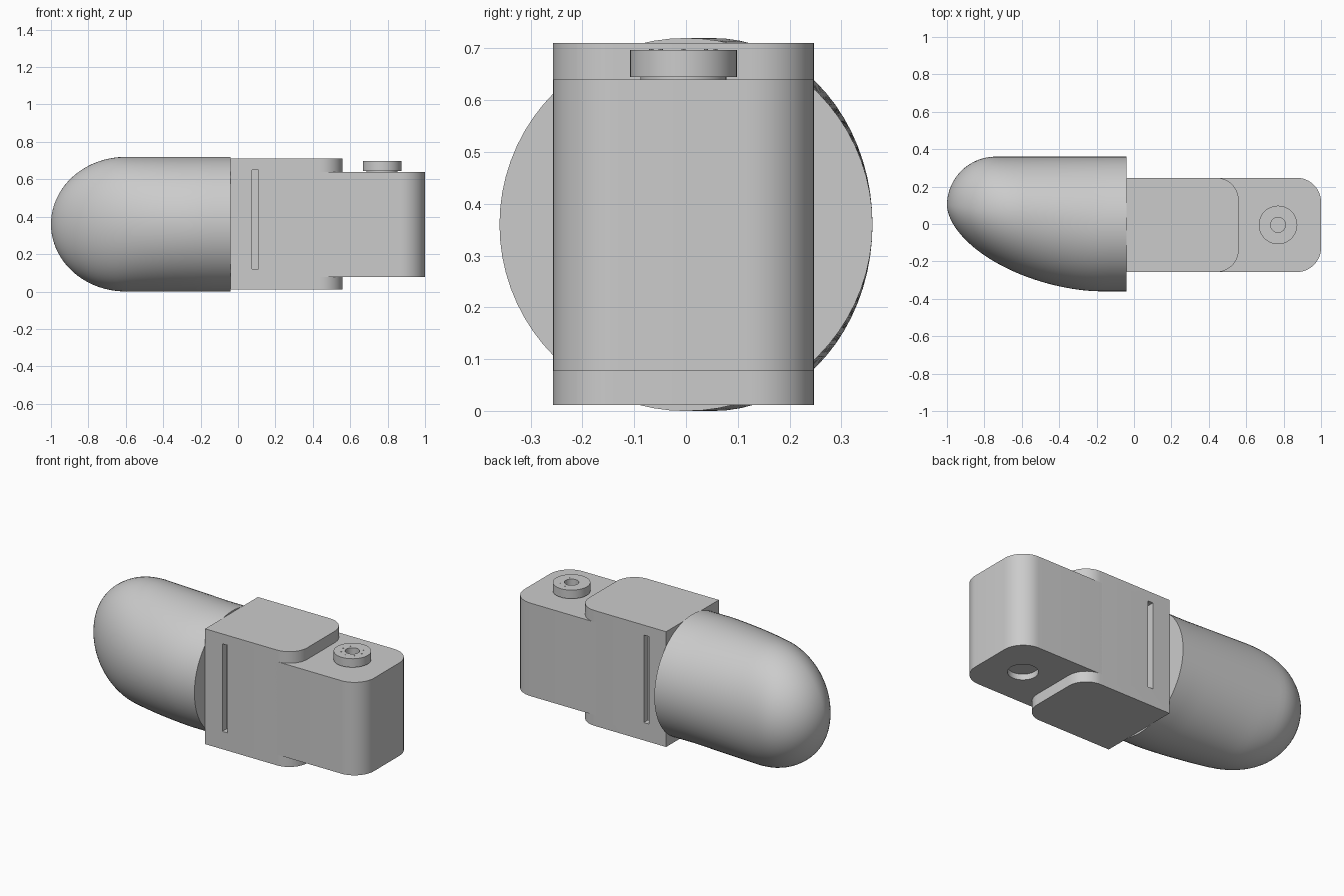
import bpy, bmesh, math
from mathutils import Matrix

cube = bpy.data.objects.get("Cube")
if cube:
    bpy.data.objects.remove(cube, do_unlink=True)

grey = bpy.data.materials.new("light grey")
grey.use_nodes = True
colour = (0.6, 0.6, 0.6, 1)
grey.diffuse_color = colour
grey.node_tree.nodes["Principled BSDF"].inputs["Base Color"].default_value = colour

MID_Z = 0.36
MID_Y = -0.005
HALF_W = 0.252


def finish(bm, name):
    bmesh.ops.recalc_face_normals(bm, faces=bm.faces)
    mesh = bpy.data.meshes.new(name)
    bm.to_mesh(mesh)
    bm.free()
    mesh.materials.append(grey)
    obj = bpy.data.objects.new(name, mesh)
    bpy.context.collection.objects.link(obj)
    return obj


def select(obj):
    bpy.ops.object.select_all(action='DESELECT')
    obj.select_set(True)
    bpy.context.view_layer.objects.active = obj


def smooth(obj):
    select(obj)
    bpy.ops.object.shade_smooth_by_angle(angle=math.radians(35))


def cut(obj, cutter):
    cutter.hide_render = True
    mod = obj.modifiers.new("cut", 'BOOLEAN')
    mod.operation = 'DIFFERENCE'
    mod.solver = 'EXACT'
    mod.object = cutter
    select(obj)
    bpy.ops.object.modifier_apply(modifier=mod.name)
    bpy.data.objects.remove(cutter, do_unlink=True)


def box(name, x0, x1, y0, y1, z0, z1, radius=0):
    """Box whose upright edges at the +x end can be rounded."""
    bm = bmesh.new()
    bmesh.ops.create_cube(bm, size=1)
    for v in bm.verts:
        v.co.x = x1 if v.co.x > 0 else x0
        v.co.y = y1 if v.co.y > 0 else y0
        v.co.z = z1 if v.co.z > 0 else z0
    if radius:
        ends = [e for e in bm.edges if all(v.co.x == e.verts[0].co.x and v.co.x > (x0 + x1) / 2
                for v in e.verts) and abs(e.verts[0].co.y - e.verts[1].co.y) < 1e-5]
        bmesh.ops.bevel(bm, geom=ends, offset=radius, offset_type='OFFSET',
                        segments=12, profile=0.5, affect='EDGES')
    return finish(bm, name)


def lathe(name, profile, x, y, steps=48):
    """Spin (radius, z) points about an upright axis."""
    bm = bmesh.new()
    verts = [bm.verts.new((r, 0, z)) for r, z in profile]
    edges = [bm.edges.new(pair) for pair in zip(verts, verts[1:])]
    bmesh.ops.spin(bm, geom=verts + edges, axis=(0, 0, 1), cent=(0, 0, 0),
                   angle=2 * math.pi, steps=steps)
    bmesh.ops.remove_doubles(bm, verts=bm.verts, dist=1e-5)
    bmesh.ops.translate(bm, verts=bm.verts, vec=(x, y, 0))
    return finish(bm, name)


def swell(x, length, power):
    """Rounded growth from 0 at the tip to 1 after the given length."""
    u = max(0, 1 - (x + 1) / length)
    return (1 - u ** power) ** (1 / power)


# Lofted fingertip: round on the back, long slanted pad on the front
bm = bmesh.new()
sides, rows = 72, 32
rings = []
for i in range(1, rows + 1):
    x = -1 + 0.96 * (1 - math.cos(i / rows * math.pi / 2))
    back = 0.1 + 0.26 * swell(x, 0.26, 2)
    front = 0.1 - 0.46 * swell(x, 0.82, 1.75)
    height = MID_Z * swell(x, 0.4, 2)
    centre = 0.1 * max(0, 1 - (x + 1) / 0.82)
    ring = []
    for k in range(sides):
        a = 2 * math.pi * k / sides
        reach = back - centre if math.sin(a) > 0 else centre - front
        ring.append(bm.verts.new((x, centre + reach * math.sin(a),
                                  MID_Z + height * math.cos(a))))
    rings.append(ring)
apex = bm.verts.new((-1, 0.1, MID_Z))
for k in range(sides):
    n = (k + 1) % sides
    bm.faces.new((apex, rings[0][k], rings[0][n]))
    for a, b in zip(rings, rings[1:]):
        bm.faces.new((a[k], b[k], b[n], a[n]))
bm.faces.new(rings[-1])
smooth(finish(bm, "fingertip"))

# Knuckle housing with overhanging plates above and below
y0, y1 = MID_Y - HALF_W, MID_Y + HALF_W
housing = box("knuckle_housing", -0.04, 0.56, y0, y1, 0.012, 0.71, 0.12)

# Upright slot in each side of the housing
for side in (-1, 1):
    face = MID_Y + side * HALF_W
    cut(housing, box("slot_cutter", 0.075, 0.11, face - 0.04, face + 0.04, 0.12, 0.65))
smooth(housing)

# Hinge block with a round recess underneath
HINGE_X = 0.77
block = box("hinge_block", 0.43, 1, y0, y1, 0.077, 0.64, 0.13)
cut(block, lathe("recess_cutter", [(0, 0), (0.083, 0), (0.083, 0.112), (0, 0.112)],
                 HINGE_X, MID_Y))
smooth(block)

# Hinge knob with a centre hole
smooth(lathe("hinge_knob", [(0, 0.645), (0.04, 0.645), (0.04, 0.697), (0.103, 0.697),
                            (0.103, 0.645), (0.083, 0.645), (0.083, 0.63), (0, 0.63)],
             HINGE_X, MID_Y))

# Tiny pips around the knob face
bm = bmesh.new()
for k in range(8):
    a = 2 * math.pi * k / 8
    spot = Matrix.Translation((HINGE_X + 0.062 * math.cos(a),
                               MID_Y + 0.062 * math.sin(a), 0.697))
    bmesh.ops.create_cone(bm, cap_ends=True, segments=8, radius1=0.004,
                          radius2=0.004, depth=0.003, matrix=spot)
finish(bm, "knob_pips")
